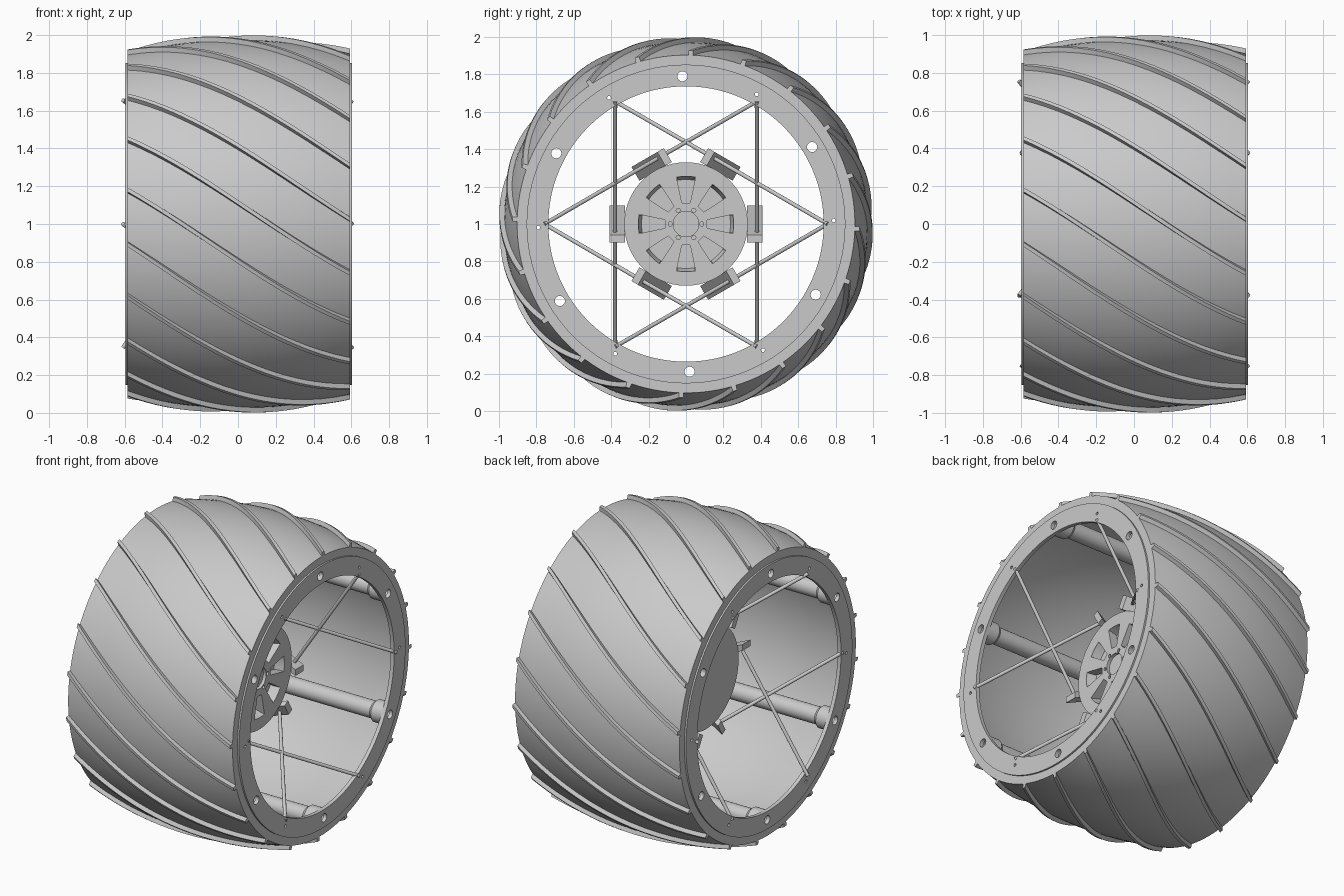
import bpy, bmesh
from math import radians, cos, sin, pi
from mathutils import Vector, Matrix

if "Cube" in bpy.data.objects:
    bpy.data.objects.remove(bpy.data.objects["Cube"])

grey = bpy.data.materials.new("metal grey")
grey.use_nodes = True
GREY = (0.59, 0.59, 0.59, 1)
grey.diffuse_color = GREY
grey.node_tree.nodes["Principled BSDF"].inputs["Base Color"].default_value = GREY

MID = 0.004           # the rims sit slightly left, balancing the proud rod ends


def at(x, r, deg):
    """Point at radius and angle around the wheel axle."""
    a = radians(deg)
    return Vector((x + MID, r * cos(a), 1 + r * sin(a)))


def finish(name, bm, smooth=True):
    bmesh.ops.recalc_face_normals(bm, faces=bm.faces)
    me = bpy.data.meshes.new(name)
    bm.to_mesh(me)
    bm.free()
    me.materials.append(grey)
    ob = bpy.data.objects.new(name, me)
    bpy.context.collection.objects.link(ob)
    if smooth:
        shade(ob)
    return ob


def shade(ob):
    bpy.ops.object.select_all(action="DESELECT")
    ob.select_set(True)
    bpy.context.view_layer.objects.active = ob
    bpy.ops.object.shade_smooth_by_angle(angle=radians(35))


def lathe(bm, profile, centre, steps):
    """Spin a closed (x, radius) outline around an axis along x."""
    rings = [[bm.verts.new(centre + Vector((x, r * cos(2 * pi * i / steps),
                                            r * sin(2 * pi * i / steps))))
              for x, r in profile] for i in range(steps)]
    n = len(profile)
    for i in range(steps):
        a, b = rings[i], rings[(i + 1) % steps]
        for j in range(n):
            k = (j + 1) % n
            bm.faces.new((a[j], a[k], b[k], b[j]))


def rod(bm, p, q, radius, sides=12):
    d = q - p
    m = Matrix.Translation((p + q) / 2) @ d.to_track_quat("Z", "Y").to_matrix().to_4x4()
    bmesh.ops.create_cone(bm, cap_ends=True, segments=sides, radius1=radius,
                          radius2=radius, depth=d.length, matrix=m)


def prism(bm, low, top):
    """Solid between two matching loops of points."""
    low = [bm.verts.new(p) for p in low]
    top = [bm.verts.new(p) for p in top]
    bm.faces.new(low)
    bm.faces.new(top)
    for j in range(len(low)):
        k = (j + 1) % len(low)
        bm.faces.new((low[j], low[k], top[k], top[j]))


def cut(ob, bm):
    """Subtract the cutter mesh and bake the result."""
    cutter = finish("cutter", bm, False)
    cutter.hide_render = True
    mod = ob.modifiers.new("cut", "BOOLEAN")
    mod.operation, mod.solver, mod.object = "DIFFERENCE", "EXACT", cutter
    deps = bpy.context.evaluated_depsgraph_get()
    ob.data = bpy.data.meshes.new_from_object(ob.evaluated_get(deps))
    ob.modifiers.clear()
    bpy.data.objects.remove(cutter)
    shade(ob)


CENTRE = at(0, 0, 0)
HALF = 0.589
HOLES = [1.4 + 60 * i for i in range(6)]


def along(t):
    return HALF * (2 * t - 1)


def skin_radius(t):
    return 0.975 - 0.072 * (2 * t - 1) ** 2


# Barrel shaped tread drum
ts = [i / 16 for i in range(17)]
outline = [(along(t), skin_radius(t)) for t in ts]
outline += [(along(t), skin_radius(t) - 0.052) for t in reversed(ts)]
bm = bmesh.new()
lathe(bm, outline, CENTRE, 128)
finish("tread_drum", bm)

# Slanted tread ribs
bm = bmesh.new()
RIBS, STEPS, TWIST = 20, 24, 45.7
for i in range(RIBS):
    last = None
    for s in range(STEPS + 1):
        t = s / STEPS
        # angle at the front, measured up from -y
        ang = 180 - (11.3 + i * 360 / RIBS - TWIST * t)
        ring = [bm.verts.new(at(along(t), skin_radius(t) + h, ang + w)) for h, w in
                ((-0.01, -0.9), (0.026, -0.7), (0.026, 0.7), (-0.01, 0.9))]
        if last:
            for j in range(4):
                k = (j + 1) % 4
                bm.faces.new((last[j], last[k], ring[k], ring[j]))
        else:
            bm.faces.new(ring)
        last = ring
    bm.faces.new(last)
finish("tread_ribs", bm)

# Rim plates with tube holes and small pin holes
for side, name in ((1, "left_rim_plate"), (-1, "right_rim_plate")):
    bm = bmesh.new()
    a, b = side * 0.575, side * 0.6
    lathe(bm, [(a, 0.736), (b, 0.736), (b, 0.852), (a, 0.852)], CENTRE, 128)
    plate = finish(name, bm)
    bm = bmesh.new()
    for deg in HOLES:
        rod(bm, at(a - side * 0.1, 0.79, deg + 30), at(b + side * 0.1, 0.79, deg + 30), 0.027, 24)
        rod(bm, at(a - side * 0.1, 0.79, deg), at(b + side * 0.1, 0.79, deg), 0.01)
    cut(plate, bm)

# Hollow cross tubes with collars at both ends
half = [(0.576, 0.046), (0.576, 0.07), (0.5, 0.07), (0.48, 0.054)]
outline = half + [(-x, r) for x, r in reversed(half)]
bm = bmesh.new()
for deg in HOLES:
    lathe(bm, outline, at(0, 0.807, deg + 30), 32)
finish("cross_tubes", bm)

# Hub drum with wedge pockets, bolt holes and an axle recess on its left face
FACE = 0.15
bm = bmesh.new()
rod(bm, at(-FACE, 0, 0), at(FACE, 0, 0), 0.33, 96)
hub = finish("hub", bm)

bm = bmesh.new()
for i in range(8):
    pts = [(0.115, -11), (0.115, 11)] + [(0.255, 11.5 * k / 3) for k in range(3, -4, -1)]
    prism(bm, [at(FACE - 0.06, r, 45 * i + w) for r, w in pts],
          [at(FACE + 0.05, r, 45 * i + w) for r, w in pts])
for i in range(6):
    rod(bm, at(FACE - 0.03, 0.084, 60 * i), at(FACE + 0.05, 0.084, 60 * i), 0.011)
rod(bm, at(FACE - 0.02, 0, 0), at(FACE + 0.05, 0, 0), 0.068, 48)
cut(hub, bm)

# Curved ledges sloping down at the outer end of each pocket
bm = bmesh.new()
for i in range(8):
    arc = [45 * i + 11 * (k / 3 - 1) for k in range(7)]
    inner = [bm.verts.new(at(FACE - 0.06, 0.238, d)) for d in arc]
    outer = [bm.verts.new(at(FACE - 0.005, 0.255, d)) for d in arc]
    for k in range(6):
        bm.faces.new((inner[k], inner[k + 1], outer[k + 1], outer[k]))
finish("pocket_ledges", bm)

# Slanted clamp blocks around the hub, each holding a rod from either rim
rods, clamps = bmesh.new(), bmesh.new()
SLANT = [(0.18, -0.06), (0.18, -0.1), (-0.18, 0.06), (-0.18, 0.1)]
for i in range(6):
    turn = -1 if i % 2 else 1
    out = at(0, 1, 60 * i) - CENTRE
    tangent = at(0, turn, 60 * i + 90) - CENTRE

    def spot(x, r, t):
        return CENTRE + Vector((x, 0, 0)) + out * r + tangent * t

    prism(clamps, [spot(x, 0.325, t) for x, t in SLANT],
          [spot(x, 0.41, t) for x, t in SLANT])
    for side in (1, -1):
        seat = spot(side * 0.13, 0.38, side * -0.05)
        # the right rim shows three proud rod ends
        tip = -0.613 if side < 0 and turn < 0 else side * 0.6
        rod(rods, seat, at(tip, 0.757, 60 * (i + side * turn)), 0.011)
finish("tension_rods", rods)
finish("rod_clamps", clamps, False)
